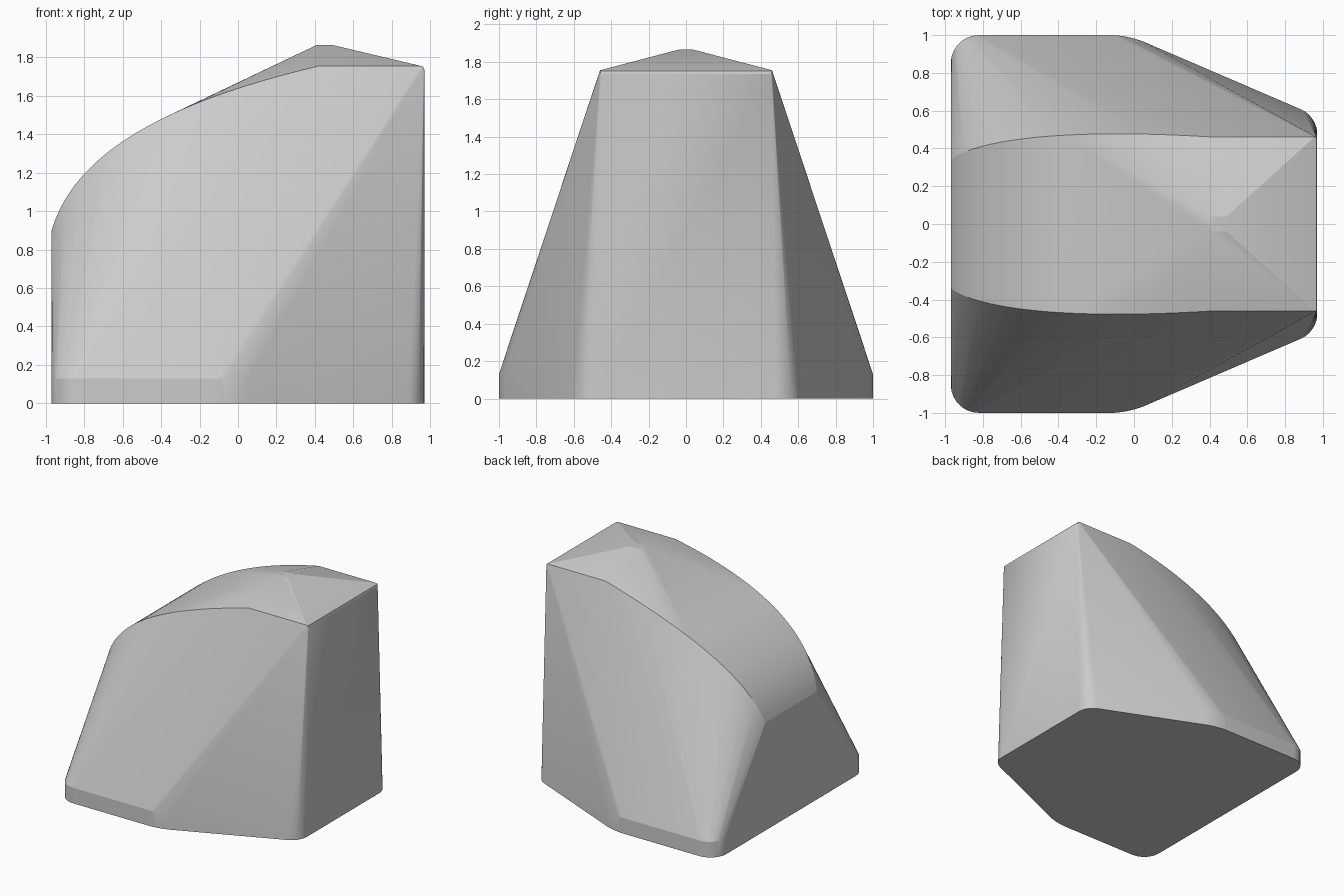
import bpy
import bmesh
import math
from mathutils import Vector
from mathutils.geometry import interpolate_bezier

cube = bpy.data.objects.get("Cube")
if cube:
    bpy.data.objects.remove(cube, do_unlink=True)

grey = bpy.data.materials.new("plain grey")
grey.use_nodes = True
grey.diffuse_color = (0.6, 0.6, 0.6, 1)
grey.node_tree.nodes["Principled BSDF"].inputs["Base Color"].default_value = (0.6, 0.6, 0.6, 1)


def fillet(before, corner, after, cut, steps=8):
    """Rounded corner in plan, starting and ending a distance cut from the corner."""
    before, corner, after = (Vector((*p, 0)) for p in (before, corner, after))
    start = corner + (before - corner).normalized() * cut
    end = corner + (after - corner).normalized() * cut
    return interpolate_bezier(start, start.lerp(corner, 0.56), end.lerp(corner, 0.56), end, steps)


# Half of the plan outline, mirrored below
left_end, left, middle, right, right_end = (-0.97, 0), (-0.97, 1), (-0.03, 1), (0.97, 0.57), (0.97, 0)
left_corner = fillet(left_end, left, middle, 0.15)
middle_corner = fillet(left, middle, right, 0.09)
right_corner = fillet(middle, right, right_end, 0.09)

half = left_corner + middle_corner + right_corner
# Low upright skirt, fading out towards the right end
half += [p + Vector((0, 0, 0.13)) for p in left_corner + middle_corner]

# Curved shoulder rising from the left wall
half += interpolate_bezier(Vector((-0.97, 0.34, 0.9)), Vector((-0.86, 0.43, 1.27)),
                           Vector((-0.45, 0.515, 1.55)), Vector((0.42, 0.46, 1.755)), 28)
# Softened top right edge and small flat peak
half += [Vector(p) for p in ((0.955, 0.46, 1.755), (0.966, 0.46, 1.75), (0.97, 0.455, 1.735),
                             (0.41, 0.04, 1.865), (0.49, 0.04, 1.865))]

# Wrap the profile points in one closed shell
bm = bmesh.new()
for side in (1, -1):
    for p in half:
        bm.verts.new((p.x, p.y * side, p.z))
bmesh.ops.remove_doubles(bm, verts=bm.verts, dist=0.0005)
hull = bmesh.ops.convex_hull(bm, input=bm.verts)
unused = {v for v in hull["geom_interior"] + hull["geom_unused"] if isinstance(v, bmesh.types.BMVert)}
bmesh.ops.delete(bm, geom=list(unused), context="VERTS")
bmesh.ops.dissolve_limit(bm, angle_limit=math.radians(0.5), verts=bm.verts, edges=bm.edges)
bmesh.ops.recalc_face_normals(bm, faces=bm.faces)

mesh = bpy.data.meshes.new("sloped_block")
bm.to_mesh(mesh)
bm.free()
mesh.materials.append(grey)
block = bpy.data.objects.new("sloped_block", mesh)
bpy.context.collection.objects.link(block)

bpy.ops.object.select_all(action="DESELECT")
block.select_set(True)
bpy.context.view_layer.objects.active = block
bpy.ops.object.shade_smooth_by_angle(angle=math.radians(14))
